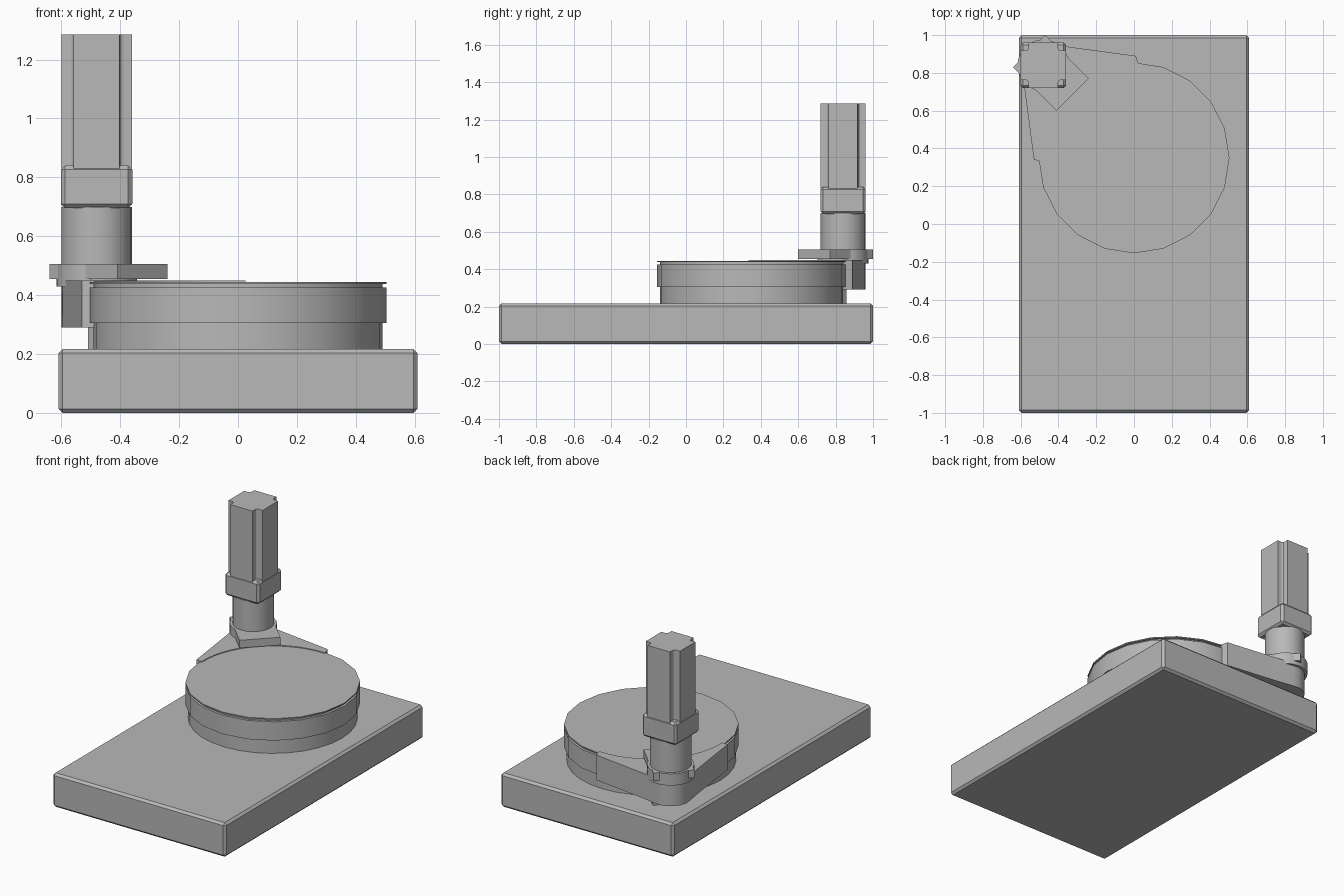
import bpy, bmesh
from math import sin, cos, radians, pi
from mathutils import Vector

if "Cube" in bpy.data.objects:
    bpy.data.objects.remove(bpy.data.objects["Cube"], do_unlink=True)

grey = bpy.data.materials.new("machine grey")
grey.use_nodes = True
grey.diffuse_color = (0.48, 0.48, 0.48, 1)
grey.node_tree.nodes["Principled BSDF"].inputs["Base Color"].default_value = (0.48, 0.48, 0.48, 1)

TABLE = Vector((0, 0.35))     # rotary table axis
MOTOR = Vector((-0.48, 0.84))  # motor axis


def arc(centre, radius, start, end, steps):
    """Points along an arc, angles in degrees."""
    angles = [radians(start + (end - start) * i / steps) for i in range(steps + 1)]
    return [centre + radius * Vector((cos(a), sin(a))) for a in angles]


def circle(centre, radius, sides):
    return arc(centre, radius, 0, 360, sides)[:-1]


def box(half_x, half_y, centre=Vector((0, 0)), turn=0):
    corners = [(-half_x, -half_y), (half_x, -half_y), (half_x, half_y), (-half_x, half_y)]
    c, s = cos(radians(turn)), sin(radians(turn))
    return [centre + Vector((x * c - y * s, x * s + y * c)) for x, y in corners]


def prism(name, outline, low, high, bevel=0):
    """Extrude a flat outline between two heights."""
    bm = bmesh.new()
    face = bm.faces.new([bm.verts.new((p[0], p[1], low)) for p in outline])
    top = bmesh.ops.extrude_face_region(bm, geom=[face])["geom"]
    bmesh.ops.translate(bm, vec=(0, 0, high - low),
                        verts=[v for v in top if isinstance(v, bmesh.types.BMVert)])
    bmesh.ops.recalc_face_normals(bm, faces=bm.faces)
    mesh = bpy.data.meshes.new(name)
    bm.to_mesh(mesh)
    bm.free()
    mesh.materials.append(grey)
    obj = bpy.data.objects.new(name, mesh)
    bpy.context.collection.objects.link(obj)
    if bevel:
        mod = obj.modifiers.new("chamfer", "BEVEL")
        mod.width, mod.segments = bevel, 1
    else:
        bpy.ops.object.select_all(action="DESELECT")
        obj.select_set(True)
        bpy.context.view_layer.objects.active = obj
        bpy.ops.object.shade_smooth_by_angle(angle=radians(30))
    return obj


# Base slab
prism("base_slab", box(0.61, 1.0), 0, 0.217, 0.014)

# Rotary table, stacked from pedestal to cap
prism("table_pedestal", circle(TABLE, 0.49, 32), 0.21, 0.31)
prism("table_drum", circle(TABLE, 0.505, 20), 0.305, 0.425)
prism("table_neck", circle(TABLE, 0.49, 20), 0.42, 0.44)
prism("table_cap", circle(TABLE, 0.505, 20), 0.438, 0.445)

# Drive arm wrapping the table and tapering to the motor
arm = [Vector((0.01, 0.89)), Vector((-0.36, 0.94))]
arm += arc(MOTOR, 0.12, 75, 195, 6)
arm += [Vector((-0.58, 0.72)), Vector((-0.53, 0.34))]
arm += arc(TABLE, 0.49, 182, 87, 14)
prism("drive_arm", arm, 0.29, 0.45)
prism("arm_foot", box(0.10, 0.10, TABLE + 0.52 * Vector((cos(0.75 * pi), sin(0.75 * pi))), 45), 0.21, 0.295)

# Mounting plate and round flange under the motor
prism("mounting_plate", box(0.12, 0.163, Vector((-0.44, 0.80)), 45), 0.455, 0.505)
prism("round_flange", circle(MOTOR, 0.137, 24), 0.43, 0.505)

# Gearbox cylinder and square flange
prism("gearbox", circle(MOTOR, 0.12, 24), 0.5, 0.70)
prism("motor_flange", box(0.121, 0.121, MOTOR), 0.695, 0.84, 0.014)

# Motor body: square with a rounded notch at each corner
body = []
half, notch, fillet = 0.12, 0.042, 0.015
inner = half - notch
for quarter in range(4):
    corner = [Vector((half, inner))]
    corner += arc(Vector((inner + fillet, inner + fillet)), fillet, 270, 180, 3)
    corner += [Vector((inner, half))]
    c, s = cos(quarter * pi / 2), sin(quarter * pi / 2)
    body += [MOTOR + Vector((p.x * c - p.y * s, p.x * s + p.y * c)) for p in corner]
prism("motor_body", body, 0.83, 1.285)
